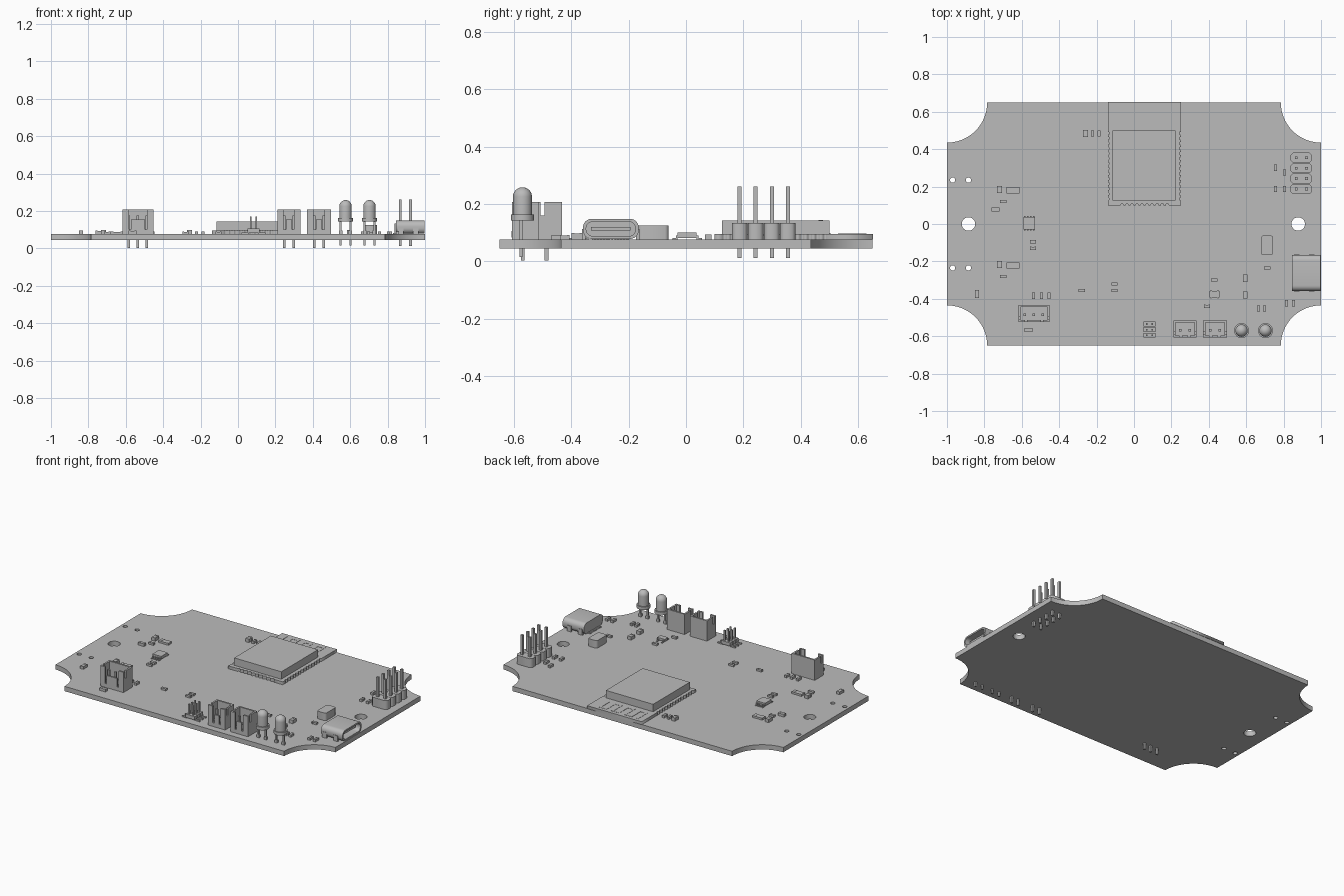
import bpy, bmesh, math
from mathutils import Matrix, Vector

cube = bpy.data.objects.get("Cube")
if cube:
    bpy.data.objects.remove(cube, do_unlink=True)

GREY = bpy.data.materials.new("plain_grey")
GREY.use_nodes = True
tone = (0.5, 0.5, 0.5, 1)
GREY.diffuse_color = tone
GREY.node_tree.nodes["Principled BSDF"].inputs["Base Color"].default_value = tone
TOP = 0.076     # upper face of the board
BOTTOM = 0.045


def add(name, mesh, smooth=False):
    mesh.materials.clear()
    mesh.materials.append(GREY)
    ob = bpy.data.objects.new(name, mesh)
    bpy.context.collection.objects.link(ob)
    if smooth:
        bpy.ops.object.select_all(action='DESELECT')
        ob.select_set(True)
        bpy.context.view_layer.objects.active = ob
        bpy.ops.object.shade_smooth_by_angle(angle=math.radians(35))
    return ob


def boxes(name, items):
    """One mesh from (x0, x1, y0, y1, z0, z1) boxes."""
    bm = bmesh.new()
    for x0, x1, y0, y1, z0, z1 in items:
        mat = Matrix.Translation(((x0 + x1) / 2, (y0 + y1) / 2, (z0 + z1) / 2))
        mat = mat @ Matrix.Diagonal((x1 - x0, y1 - y0, z1 - z0, 1))
        bmesh.ops.create_cube(bm, size=1, matrix=mat)
    mesh = bpy.data.meshes.new(name)
    bm.to_mesh(mesh)
    bm.free()
    return add(name, mesh)


def block(x, y, w, d, z0, z1):
    return (x - w / 2, x + w / 2, y - d / 2, y + d / 2, z0, z1)


def plate(name, loops, z0, z1, turn=None, smooth=False):
    """Extrude an outline; further loops become holes."""
    curve = bpy.data.curves.new(name, 'CURVE')
    curve.dimensions = '2D'
    curve.fill_mode = 'BOTH'
    curve.extrude = (z1 - z0) / 2
    for loop in loops:
        spline = curve.splines.new('POLY')
        spline.points.add(len(loop) - 1)
        for p, (x, y) in zip(spline.points, loop):
            p.co = (x, y, 0, 1)
        spline.use_cyclic_u = True
    temp = bpy.data.objects.new(name + "_outline", curve)
    bpy.context.collection.objects.link(temp)
    mesh = bpy.data.meshes.new_from_object(temp.evaluated_get(bpy.context.evaluated_depsgraph_get()))
    bpy.data.objects.remove(temp, do_unlink=True)
    bm = bmesh.new()
    bm.from_mesh(mesh)
    bmesh.ops.remove_doubles(bm, verts=bm.verts, dist=1e-5)
    bmesh.ops.recalc_face_normals(bm, faces=bm.faces)
    bm.to_mesh(mesh)
    bm.free()
    mesh.transform(Matrix.Translation((0, 0, (z0 + z1) / 2)))
    if turn:
        mesh.transform(turn)
    return add(name, mesh, smooth)


def arc(cx, cy, r, a0, a1, n):
    angles = [math.radians(a0 + (a1 - a0) * i / n) for i in range(n + 1)]
    return [(cx + r * math.cos(a), cy + r * math.sin(a)) for a in angles]


def rounded(cx, cy, w, h, r, n=6):
    pts = []
    for k, (sx, sy) in enumerate(((1, 1), (-1, 1), (-1, -1), (1, -1))):
        pts += arc(cx + sx * (w / 2 - r), cy + sy * (h / 2 - r), r, 90 * k, 90 * k + 90, n)
    return pts


def lathe(name, x, y, profile, n=24):
    bm = bmesh.new()
    verts = [bm.verts.new((r, 0, z)) for r, z in profile]
    edges = [bm.edges.new(pair) for pair in zip(verts, verts[1:])]
    bmesh.ops.spin(bm, geom=verts + edges, axis=(0, 0, 1), cent=(0, 0, 0), angle=math.tau, steps=n)
    bmesh.ops.remove_doubles(bm, verts=bm.verts, dist=1e-5)
    bmesh.ops.recalc_face_normals(bm, faces=bm.faces)
    bmesh.ops.translate(bm, verts=bm.verts, vec=Vector((x, y, 0)))
    mesh = bpy.data.meshes.new(name)
    bm.to_mesh(mesh)
    bm.free()
    return add(name, mesh, True)


# Circuit board with scooped corners and drilled holes
outline = []
for cx, cy, a in ((1, .65, 270), (-1, .65, 360), (-1, -.65, 90), (1, -.65, 180)):
    outline += arc(cx, cy, .215, a, a - 90, 20)
holes = [arc(x, 0, .036, 0, 345, 23) for x in (-.885, .878)]
holes += [arc(x, y, .014, 0, 330, 11) for x in (-.97, -.885) for y in (-.235, .235)]
plate("circuit_board", [outline] + holes, BOTTOM, TOP, smooth=True)

# Radio module: scalloped carrier, shield can, printed antenna
left, right, front, back = -.14, .25, .1, .652
pts = [(left, back)]
for i in range(14):
    pts += arc(left, .485 - i * .027, .008, 90, -90, 4)
pts.append((left, front))
for i in range(10):
    pts += arc(left + .075 + i * .027, front, .008, 180, 0, 4)
pts.append((right, front))
for i in reversed(range(14)):
    pts += arc(right, .485 - i * .027, .008, 270, 90, 4)
pts.append((right, back))
plate("module_carrier", [pts], TOP, .095)
boxes("module_shield", [(-.115, .222, .125, .5, .095, .143)])
lathe("shield_dot", -.09, .47, [(0, .143), (.008, .143), (.008, .144), (0, .144)], 12)
trace = []
for i in range(7):
    x = -.1 + i * .045
    trace.append((x, x + .014, .53, .63, .095, .0965))
    if i < 6:
        y = .616 if i % 2 else .53
        trace.append((x + .014, x + .045, y, y + .014, .095, .0965))
boxes("module_antenna", trace)

# Two by four pin header
for y in (.355, .299, .243, .187):
    w, d, c = .056, .027, .012
    shape = [(-w, -d + c), (-w + c, -d), (w - c, -d), (w, -d + c),
             (w, d - c), (w - c, d), (-w + c, d), (-w, d - c)]
    plate("header_body", [[(.894 + a, y + b) for a, b in shape]], TOP, .134)
    boxes("header_pins", [block(x, y, .014, .014, .012, .26) for x in (.868, .922)])

# Small surface-mount header
boxes("small_header_body", [block(.083, y, .066, .026, .083, .105) for y in (-.595, -.565, -.535)])
pins = []
for y in (-.595, -.565, -.535):
    for s in (-1, 1):
        pins.append(block(.083 + s * .0145, y, .009, .009, .1, .17))
        pins.append(block(.083 + s * .045, y, .036, .01, TOP, .084))
boxes("small_header_pins", pins)

# Charging socket: hollow rounded shell opening to the side, tongue and feet
side_on = Matrix(((0, 0, 1, 0), (1, 0, 0, 0), (0, 1, 0, 0), (0, 0, 0, 1)))
cy, cz = -.262, .113
outer = rounded(cy, cz, .194, .07, .03)
inner = rounded(cy, cz, .172, .05, .023)
plate("socket_shell", [outer, inner], .86, .998, side_on, True)
plate("socket_back", [outer], .845, .86, side_on, True)
boxes("socket_tongue", [block(.915, cy, .12, .138, cz - .006, cz + .006)])
feet = [block(x, cy + s * .094, .03, .012, .05, cz) for x in (.87, .95) for s in (-1, 1)]
boxes("socket_feet", feet)
boxes("socket_contacts", [block(.838, cy - .055 + i * .01, .02, .005, TOP, .081) for i in range(12)])

# Indicator lamps on leads
dome = [(.033 * math.cos(a), .225 + .033 * math.sin(a))
        for a in (math.pi / 2 * i / 8 for i in range(9))]
dome[-1] = (0, .258)
for x in (.575, .703):
    lathe("lamp_bulb", x, -.57, [(0, .143), (.04, .143), (.04, .163), (.033, .163)] + dome)
    boxes("lamp_leads", [block(x + s * .026, -.575, .011, .011, .015, .145) for s in (-1, 1)]
          + [block(x + s * .026, -.575, .018, .014, TOP, .095) for s in (-1, 1)])


# Open-topped wire connectors with slotted front
def connector(x, y, w, d, pin_xs):
    t, top = .011, .207
    x0, x1, y0, y1 = x - w / 2, x + w / 2, y - d / 2, y + d / 2
    parts = [(x0, x1, y0, y1, TOP, .1), (x0, x1, y1 - t, y1, .1, top)]
    for a in (x0, x1 - t):
        parts += [(a, a + t, y0, y0 + .016, .1, top), (a, a + t, y0 + .03, y1 - t, .1, top),
                  (a, a + t, y0 + .016, y0 + .03, .1, .16)]
    s = w / 2 - .046
    parts += [(x0 + t, x - s - .012, y0, y0 + t, .1, top), (x + s + .012, x1 - t, y0, y0 + t, .1, top),
              (x - s, x + s, y0, y0 + t, .1, .155)]
    boxes("connector_housing", parts)
    boxes("connector_pins", [block(p, y - .008, .013, .013, .003, .175) for p in pin_xs])


connector(.272, -.561, .123, .092, (.247, .297))
connector(.433, -.561, .126, .092, (.408, .458))
connector(-.535, -.478, .165, .092, (-.583, -.535, -.487))

# Power inductor
plate("inductor", [rounded(.712, -.114, .064, .106, .012, 2)], TOP, .125)


# Small chips: body between two end caps
def chips(name, w, d, h, places):
    for x, y in places:
        cap_w, cap_d = (w * .25, d) if w > d else (w, d * .25)
        ox, oy = ((w - cap_w) / 2, 0) if w > d else (0, (d - cap_d) / 2)
        boxes(name, [block(x, y, w * .96, d * .96, TOP, TOP + h * .92)]
              + [block(x + s * ox, y + s * oy, cap_w, cap_d, TOP, TOP + h) for s in (-1, 1)])


chips("resistor_across", .034, .017, .013,
      [(-.7, .12), (-.7, -.28), (-.54, -.095), (-.54, -.13), (-.28, -.355), (-.104, -.32),
       (-.104, -.355), (.43, -.3), (.39, -.44), (.713, -.235)])
chips("resistor_upright", .017, .034, .015,
      [(-.537, -.383), (-.495, -.383), (-.455, -.383), (.665, -.452), (.698, -.452), (.815, -.423),
       (.853, -.423), (.757, .3), (.805, .275), (.757, .187), (.805, .187), (-.222, .484), (-.187, .484)])
chips("capacitor", .026, .038, .022,
      [(-.26, .484), (.595, -.29), (.595, -.38), (-.72, .184), (-.72, -.217)])
chips("wide_resistor", .07, .034, .013, [(-.647, .18), (-.647, -.222)])
chips("diode_across", .042, .022, .018, [(-.74, .078), (-.564, -.567)])
chips("diode_upright", .022, .042, .018, [(-.84, -.374)])


# Leaded chips
def leaded(name, x, y, w, d, h, leads):
    boxes(name + "_body", [block(x, y, w, d, TOP + .005, TOP + h)])
    legs = []
    for ox, s in leads:
        legs += [block(x + ox, y + s * (d / 2 + .009), .008, .018, TOP, TOP + .005),
                 block(x + ox, y + s * (d / 2 + .003), .008, .006, TOP, TOP + h * .6)]
    boxes(name + "_leads", legs)


leaded("controller", -.56, .004, .062, .066, .024,
       [(-.024 + i * .016, s) for i in range(4) for s in (-1, 1)])
leaded("transistor", .43, -.375, .054, .034, .02, [(-.018, -1), (.018, -1), (-.018, 1), (.018, 1)])
